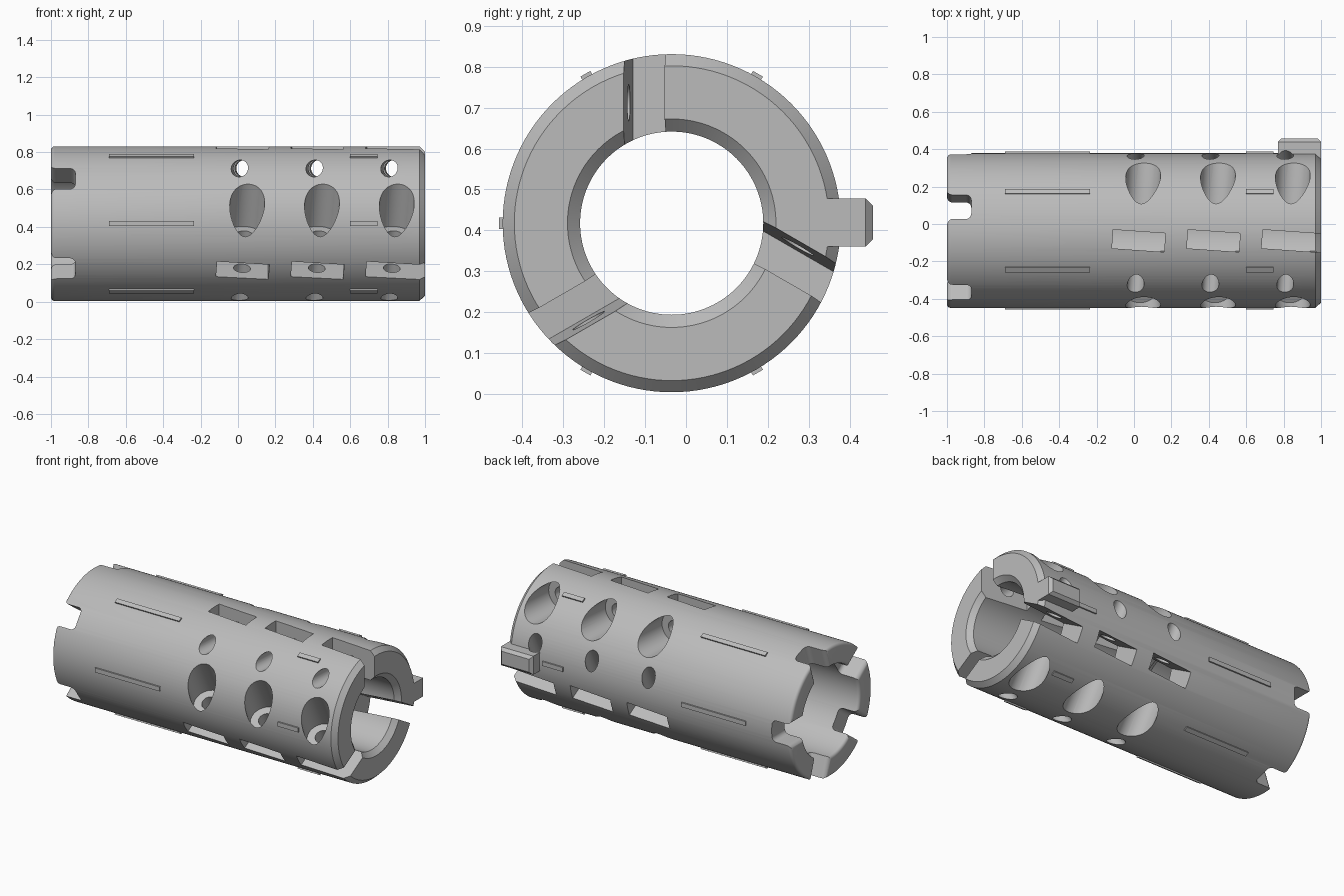
import bpy, bmesh, math
from mathutils import Matrix, Vector

cube = bpy.data.objects.get("Cube")
if cube:
    bpy.data.objects.remove(cube, do_unlink=True)

AXIS = Matrix.Translation((0, -0.035, 0.4175))
R, BORE, REAR_BORE = 0.4135, 0.224, 0.285
TILT = math.radians(-4)

mat = bpy.data.materials.new("plain_grey")
mat.use_nodes = True
GREY = (0.5, 0.5, 0.5, 1)
mat.diffuse_color = GREY
mat.node_tree.nodes["Principled BSDF"].inputs["Base Color"].default_value = GREY


def spin(degrees):
    """Frame round the tube axis: x along it, y tangential, z radial."""
    return AXIS @ Matrix.Rotation(math.radians(degrees), 4, 'X')


def make_object(name, bm):
    bmesh.ops.recalc_face_normals(bm, faces=bm.faces)
    mesh = bpy.data.meshes.new(name)
    bm.to_mesh(mesh)
    bm.free()
    mesh.materials.append(mat)
    ob = bpy.data.objects.new(name, mesh)
    bpy.context.collection.objects.link(ob)
    return ob


def add_box(bm, frame, x, y, z):
    size = Matrix.Diagonal((x[1] - x[0], y[1] - y[0], z[1] - z[0], 1))
    mid = Matrix.Translation([(a + b) / 2 for a, b in (x, y, z)])
    return bmesh.ops.create_cube(bm, size=1, matrix=frame @ mid @ size)["verts"]


def add_rod(bm, frame, radius, start, end):
    """Round rod along the frame's y axis."""
    turn = Matrix.Rotation(math.radians(-90), 4, 'X')
    bmesh.ops.create_cone(bm, cap_ends=True, segments=40, radius1=radius, radius2=radius,
                          depth=end - start,
                          matrix=frame @ Matrix.Translation((0, (start + end) / 2, 0)) @ turn)


def arc(cx, cy, r, a0, a1, n=6):
    return [(cx + r * math.cos(math.radians(a0 + (a1 - a0) * i / n)),
             cy + r * math.sin(math.radians(a0 + (a1 - a0) * i / n))) for i in range(n + 1)]


def combine(target, bm, operation):
    tool = make_object("tool", bm)
    tool.hide_render = True
    mod = target.modifiers.new("combine", 'BOOLEAN')
    mod.operation, mod.solver, mod.object = operation, 'EXACT', tool
    bpy.context.view_layer.objects.active = target
    bpy.ops.object.modifier_apply(modifier=mod.name)
    bpy.data.objects.remove(tool, do_unlink=True)


# Tube: a closed profile (x, radius) spun round the axis
f = 0.02
profile = arc(-1 + f, REAR_BORE + f, f, 270, 180, 4) + arc(-1 + f, R - f, f, 180, 90, 4)
profile += [(0.97, R), (1, 0.385), (1, 0.255), (0.97, BORE), (-0.25, BORE), (-0.31, REAR_BORE)]
SEG = 120
bm = bmesh.new()
rings = []
for s in range(SEG):
    frame = spin(360 * s / SEG)
    rings.append([bm.verts.new(frame @ Vector((x, 0, r))) for x, r in profile])
for s in range(SEG):
    a, b = rings[s], rings[(s + 1) % SEG]
    for i in range(len(profile)):
        j = (i + 1) % len(profile)
        bm.faces.new((a[i], a[j], b[j], b[i]))
tube = make_object("clamp_tube", bm)

# Five rounded notches in the rear rim
w, f = 0.068, 0.03
half = [(-1.1, w + f)] + arc(-1 + f, w + f, f, 180, 270) + arc(-0.87 - f, w - f, f, 90, 0)
outline = half + [(x, -y) for x, y in reversed(half)]
bm = bmesh.new()
for k in range(5):
    frame = spin(72 * k - 90)
    low, high = ([bm.verts.new(frame @ Vector((x, y, z))) for x, y in outline] for z in (0.18, 0.5))
    bm.faces.new(low)
    bm.faces.new(high)
    for i in range(len(outline)):
        j = (i + 1) % len(outline)
        bm.faces.new((low[i], low[j], high[j], high[i]))
combine(tube, bm, 'DIFFERENCE')

# Locating tab on the back, with chamfered corners
bm = bmesh.new()
add_box(bm, Matrix(), (0.77, 1), (0.33, 0.457), (0.36, 0.478))
edges = [e for e in bm.edges if all(v.co.y > 0.4 for v in e.verts)]
bmesh.ops.bevel(bm, geom=edges, offset=0.018, segments=1, affect='EDGES')
combine(tube, bm, 'UNION')

# Three rows of three: slanted pockets, screw holes and their counterbores
pockets, holes, counterbores = bmesh.new(), bmesh.new(), bmesh.new()
for side in range(3):
    for n in range(3):
        frame = (spin(120 * side) @ Matrix.Translation((0.025 + 0.4 * n, -0.055, 0))
                 @ Matrix.Rotation(TILT, 4, 'Z'))
        add_box(pockets, frame, (-0.14, 0.14 if n < 2 else 0.25), (-0.05, 0.05), (0.1, 0.5))
        bore_frame = frame @ Matrix.Translation((0, 0, 0.295))
        add_rod(holes, bore_frame, 0.045, -0.4, 0.45)
        add_rod(counterbores, bore_frame, 0.093, 0.155, 0.5)
for cutter in (pockets, holes, counterbores):
    combine(tube, cutter, 'DIFFERENCE')

# Six pairs of thin ribs along the outside
bm = bmesh.new()
for k in range(6):
    for span in ((-0.69, -0.235), (0.6, 0.745)):
        add_box(bm, spin(60 * k - 90), span, (-0.014, 0.014), (0.4, 0.422))
ribs = make_object("grip_ribs", bm)

# Smooth curved walls, crisp edges
bpy.ops.object.select_all(action='DESELECT')
tube.select_set(True)
bpy.context.view_layer.objects.active = tube
bpy.ops.object.shade_smooth_by_angle(angle=math.radians(30))
